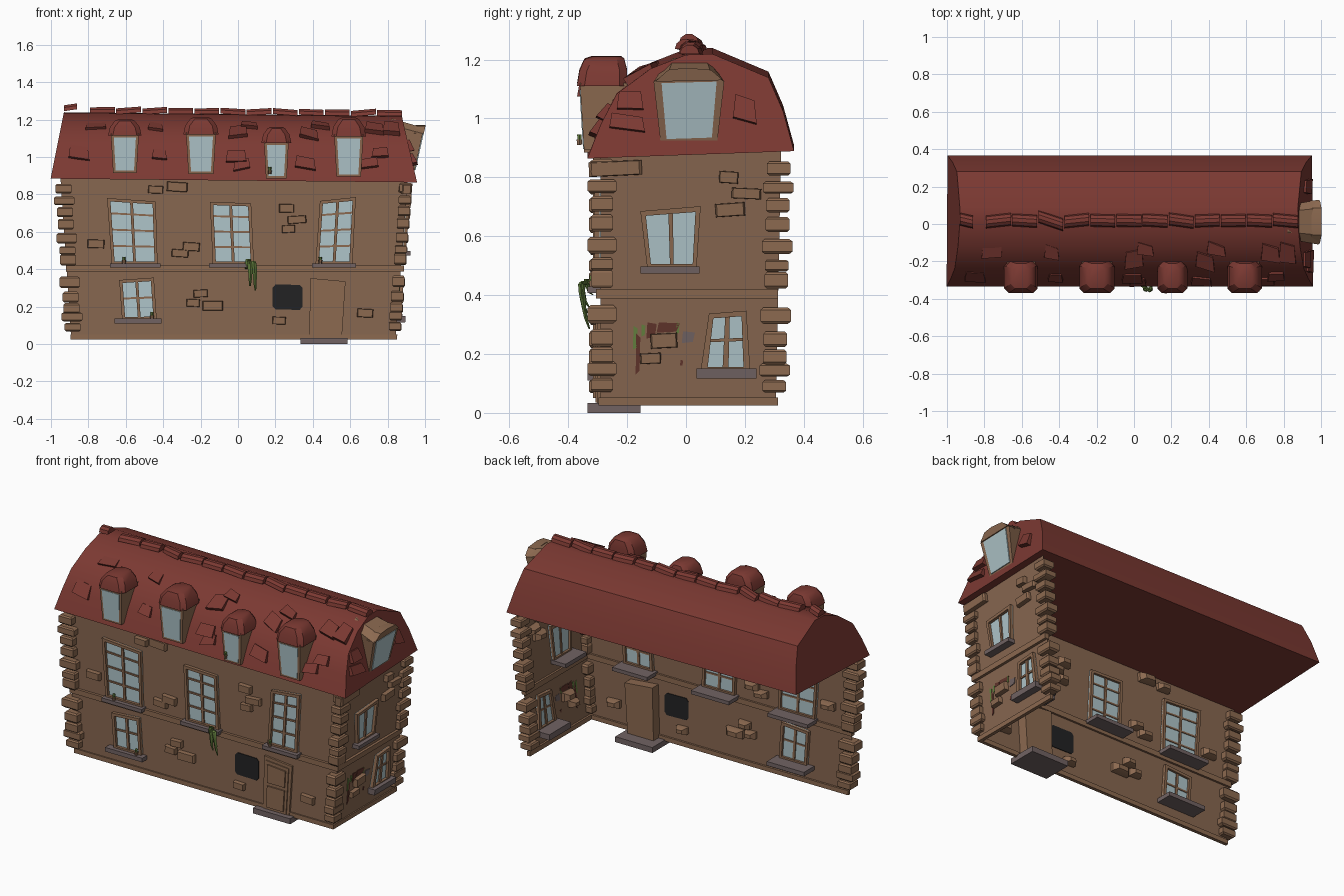
import bpy, bmesh, math, random
from mathutils import Vector

if "Cube" in bpy.data.objects:
    bpy.data.objects.remove(bpy.data.objects["Cube"])
random.seed(4)

def mat(name, r, g, b):
    m = bpy.data.materials.new(name)
    m.diffuse_color = (r, g, b, 1)
    m.use_nodes = True
    m.node_tree.nodes["Principled BSDF"].inputs["Base Color"].default_value = m.diffuse_color
    return m

WALL = mat("wall brown", .245, .135, .080)
TRIM = mat("trim brown", .262, .142, .080)
ROOF = mat("roof red", .200, .041, .032)
GLASS = mat("pale glass", .43, .56, .59)
SILL = mat("sill grey", .165, .124, .124)
GREEN = mat("leaf green", .13, .22, .05)
BLACK = mat("black", .016, .016, .017)
RUST = mat("patch red", .12, .035, .025)

def make(name, verts, faces, m):
    bm = bmesh.new()
    vs = [bm.verts.new(v) for v in verts]
    for f in faces:
        bm.faces.new([vs[i] for i in f])
    bmesh.ops.recalc_face_normals(bm, faces=bm.faces[:])
    me = bpy.data.meshes.new(name)
    bm.to_mesh(me)
    bm.free()
    me.materials.append(m)
    ob = bpy.data.objects.new(name, me)
    bpy.context.collection.objects.link(ob)
    return ob

def loft(name, rings, m):
    """Closed solid skinned through equal-length rings."""
    n, k = len(rings[0]), len(rings)
    faces = [(i*n+j, i*n+(j+1) % n, (i+1)*n+(j+1) % n, (i+1)*n+j)
             for i in range(k-1) for j in range(n)]
    faces += [tuple(range(n)), tuple(range((k-1)*n, k*n))]
    return make(name, [v for r in rings for v in r], faces, m)

# Surfaces: (u along the wall, z, d outward) -> point
def wall_x(z): return .84 + .07*z/.9
def wall_left(z): return -.89 - .06*z/.9
def front(u, z, d): return Vector((u, -.29-d, z))
def right(u, z, d): return Vector((wall_x(z)+d, u, z))
def dormer_face(u, z, d): return Vector((u, -.347-.06*(z-.9)-d, z))
def hip(u, z, d): return Vector((.955-.08*(z-.88)/.35+d, u, z+.2*d))

PROFILE = [(-.335, .87), (-.29, .985), (-.235, 1.09), (-.12, 1.175), (0, 1.222),
           (.09, 1.225), (.28, 1.145), (.33, 1.03), (.367, .895)]

def slope(u, z, d):
    for (y0, z0), (y1, z1) in zip(PROFILE[:4], PROFILE[1:5]):
        if z <= z1:
            break
    n = Vector((0, -(z1-z0), y1-y0)).normalized()
    return Vector((u, y0+(y1-y0)*(z-z0)/(z1-z0), z)) + n*d

def plate(name, surf, poly, d0, d1, m):
    return loft(name, [[surf(u, z, d) for u, z in poly] for d in (d0, d1)], m)

def rect(u0, u1, z0, z1): return [(u0, z0), (u1, z0), (u1, z1), (u0, z1)]

# Walls: only the front and right are built, as flaring sheets
N = 5
zs = [.03+.87*i/N for i in range(N+1)]
v = []
for z in zs:
    v += [(wall_left(z), -.29, z), (wall_x(z), -.29, z), (wall_x(z), .305+.02*z, z)]
make("walls", v, [(3*i+j, 3*i+j+1, 3*i+j+4, 3*i+j+3) for i in range(N) for j in (0, 1)], WALL)

# Base course and floor band
for nm, z0, z1, o in (("base_course", .025, .052, .008), ("floor_band", .388, .42, .016)):
    plate(nm+"_front", front, rect(wall_left(z0)-.004, wall_x(z0)+o, z0, z1), -.012, o, TRIM)
    plate(nm+"_right", right, rect(-.29-o, .312, z0, z1), -.012, o, TRIM)

# Windows: glass, frame and glazing bars from skewed corner points
def window(name, surf, tl, tr, br, bl, cols, rows, w=.017):
    def P(s, t):
        a = (bl[0]+(br[0]-bl[0])*s, bl[1]+(br[1]-bl[1])*s)
        b = (tl[0]+(tr[0]-tl[0])*s, tl[1]+(tr[1]-tl[1])*s)
        return (a[0]+(b[0]-a[0])*t, a[1]+(b[1]-a[1])*t)
    def strip(nm, s0, s1, t0, t1, d0, d1, m):
        plate(name+nm, surf, [P(s0, t0), P(s1, t0), P(s1, t1), P(s0, t1)], d0, d1, m)
    ws, wt = w/abs(tr[0]-tl[0]), w/abs(tl[1]-bl[1])
    strip("_glass", 0, 1, 0, 1, -.006, .003, GLASS)
    strip("_jamb", 0, ws, 0, 1, -.02, .02, TRIM)
    strip("_jamb", 1-ws, 1, 0, 1, -.02, .02, TRIM)
    strip("_head", ws, 1-ws, 1-wt, 1, -.02, .02, TRIM)
    strip("_foot", ws, 1-ws, 0, wt*.6, -.02, .02, TRIM)
    for i in range(1, cols):
        strip("_mullion", i/cols-ws*.45, i/cols+ws*.45, 0, 1, -.012, .012, TRIM)
    for j in range(1, rows):
        t = j/rows + .02
        strip("_bar", ws, 1-ws, t-wt*.3, t+wt*.3, -.01, .01, TRIM)

window("upper_window_left", front, (-.70, .78), (-.44, .762), (-.43, .43), (-.675, .43), 2, 4)
window("upper_window_middle", front, (-.15, .76), (.07, .752), (.085, .43), (-.135, .43), 2, 4)
window("upper_window_right", front, (.438, .765), (.63, .785), (.612, .43), (.415, .43), 2, 4)
window("lower_window", front, (-.635, .342), (-.45, .355), (-.435, .135), (-.62, .135), 2, 2)
window("side_upper_window", right, (-.155, .685), (.05, .702), (.036, .495), (-.132, .495), 2, 1)
window("side_lower_window", right, (.078, .337), (.205, .347), (.218, .145), (.05, .145), 2, 2)
for surf, u0, u1, z0, z1 in ((front, -.685, -.415, .408, .43), (front, -.155, .1, .408, .43),
                             (front, .395, .63, .408, .43), (front, -.66, -.41, .11, .135),
                             (right, -.155, .045, .474, .497), (right, .035, .24, .116, .15)):
    plate("window_sill", surf, rect(u0, u1, z0, z1), -.1, .045, SILL)

# Door with two raised panels, step and black notice panel
plate("door_frame", front, [(.38, .03), (.555, .03), (.575, .335), (.388, .352)], -.06, .012, TRIM)
plate("door_leaf", front, [(.395, .035), (.538, .035), (.555, .318), (.403, .33)], 0, .018, TRIM)
plate("door_panel_low", front, [(.412, .05), (.523, .05), (.531, .18), (.415, .18)], 0, .026, TRIM)
plate("door_panel_high", front, [(.416, .2), (.532, .2), (.538, .3), (.418, .31)], 0, .026, TRIM)
plate("door_step", front, rect(.335, .585, 0, .033), -.135, .045, SILL)
c = [(.185, .2), (.2, .185), (.33, .182), (.345, .2), (.345, .3), (.33, .316), (.2, .318), (.185, .3)]
plate("black_panel", front, c, -.004, .004, BLACK)

# Loose stones: chunky blocks passing through the wall
def stone(surf, u, z, w, h):
    a = random.uniform(-.08, .08)
    def ring(s, d):
        return [surf(u+s*(x*math.cos(a)-y*math.sin(a)), z+s*(x*math.sin(a)+y*math.cos(a)), d)
                for x, y in rect(-w/2, w/2, -h/2, h/2)]
    loft("stone", [ring(.55, -.045), ring(1, -.02), ring(1, .018), ring(.9, .026)], TRIM)

for s in ((-.44, .825, .08, .04), (-.325, .84, .11, .05), (-.76, .535, .09, .045),
          (-.25, .52, .09, .045), (-.31, .485, .09, .04), (.26, .725, .08, .045),
          (.315, .665, .1, .04), (.27, .615, .07, .04), (-.2, .27, .075, .04),
          (-.24, .22, .07, .04), (-.135, .205, .11, .05), (.22, .125, .07, .04),
          (.68, .165, .085, .045)):
    stone(front, *s)
for s in ((.145, .8, .065, .04), (.205, .745, .1, .036), (.15, .69, .1, .045),
          (-.075, .245, .09, .05), (-.12, .185, .07, .036), (-.24, .83, .18, .05)):
    stone(right, *s)

# Corner quoins on the three wall edges
def quoin(cx, cy, z, w, dpt, h):
    def ring(s, zz): return [Vector((cx+x*s, cy+y*s, zz)) for x, y in rect(-w/2, w/2, -dpt/2, dpt/2)]
    loft("quoin", [ring(.8, z-h/2), ring(1, z-h*.35), ring(1, z+h*.35), ring(.8, z+h/2)], TRIM)

for i, z in enumerate((.09, .145, .19, .25, .33, .45, .5, .565, .64, .705, .765, .83)):
    big = 1.3 if i % 3 == 1 else 1
    h = random.uniform(.042, .065)
    quoin(wall_left(z)+.012, -.292, z, .085*big, .075, h)
    quoin(wall_x(z)-.008, -.285, z+.005, .065, .075*big, h)
    quoin(wall_x(z)-.008, .298+.02*z, z, .07, .08*big, h*.9)

# Mansard roof: profile lofted between two leaning hips, closed below
def roof_end(x0, lean, dz):
    return [Vector((x0+lean*(z-.88)/.35, y, z+dz)) for y, z in PROFILE]
loft("roof", [roof_end(-1, .07, .014), roof_end(.955, -.08, -.006)], ROOF)

# Ridge caps
for i in range(13):
    x0 = -.93 + i*.1395
    yaw, tilt = random.uniform(-.01, .01), random.uniform(-.006, .006)
    if i == 3:
        yaw = -.022
    zc = 1.236 - .0014*i + (.014 if i == 0 else 0)
    ln = .07 if i == 0 else .132
    def ring(x, s):
        return [Vector((x, .018+s*yaw+.034*math.cos(a*math.pi/5), zc+s*tilt+.033*math.sin(a*math.pi/5)))
                for a in range(6)]
    loft("ridge_cap", [ring(x0, -1), ring(x0+ln, 1)], ROOF)

# Lifted roof tiles
def tile(surf, u, z, w, h):
    k = random.uniform(-.012, .012)
    q = [(u-w/2, z-h/2-k), (u+w/2, z-h/2+k), (u+w/2-.008, z+h/2+k), (u-w/2+.008, z+h/2-k)]
    loft("roof_tile", [[surf(a, b, -.008) for a, b in q],
                       [surf(a, b, d) for (a, b), d in zip(q, (.024, .024, .01, .01))]], ROOF)

for u, z, w, h in ((-.85, 1.02, .11, .07), (-.76, 1.165, .11, .05), (-.44, 1.155, .08, .04),
                   (-.42, 1.01, .08, .05), (.0, 1.13, .1, .06), (.06, 1.165, .09, .03),
                   (-.01, 1.0, .11, .06), (.02, .955, .09, .05), (.36, .965, .11, .06),
                   (.38, 1.12, .1, .05), (.44, 1.165, .1, .03), (.7, .965, .1, .05),
                   (.76, 1.02, .09, .05), (.73, 1.15, .1, .05), (.82, 1.15, .09, .06)):
    tile(slope, u, z, w, h)
for t in ((-.2, .985, .12, .05), (-.19, 1.06, .09, .06), (.2, 1.03, .08, .08)):
    tile(hip, *t)

# Front dormers: tapered box, glass plate and domed cap
def cap_ring(cx, hw, y0, y1, z):
    k = .025
    return [Vector((cx+x, y, z)) for x, y in ((-hw+k, y0), (hw-k, y0), (hw, y0+k), (hw, y1-k),
            (hw-k, y1), (-hw+k, y1), (-hw, y1-k), (-hw, y0+k))]
for cx, hw, z0, z1, top in ((-.605, .075, .915, 1.125, 1.2), (-.198, .08, .91, 1.13, 1.212),
                            (.205, .066, .885, 1.085, 1.16), (.592, .078, .895, 1.12, 1.21)):
    b = hw*.84
    plate("dormer_body", dormer_face, [(cx-b, z0), (cx+b, z0), (cx+hw, z1), (cx-hw, z1)], -.16, 0, TRIM)
    plate("dormer_glass", dormer_face, [(cx-b+.014, z0+.012), (cx+b-.014, z0+.012),
          (cx+hw-.016, z1-.022), (cx-hw+.016, z1-.022)], -.001, .003, GLASS)
    h = top-z1
    loft("dormer_cap", [cap_ring(cx, hw+.014, -.37, -.2, z1-.01), cap_ring(cx, hw+.005, -.362, -.2, z1+h*.45),
                        cap_ring(cx, hw*.72, -.345, -.21, z1+h*.9), cap_ring(cx, hw*.5, -.32, -.22, top)], ROOF)

# Large side dormer, face leaning outward
def lean(u, z, d): return Vector((.94+.055*(z-.9)/.25+d, u, z))
shape = [(-.085, .905), (.105, .91), (.13, 1.125), (.085, 1.155), (-.06, 1.155), (-.11, 1.125)]
loft("side_dormer", [[lean(u, z, -.002) for u, z in shape],
                     [Vector((.82, .01+(u-.01)*.75, z+.05*(z-.9)/.25)) for u, z in shape]], TRIM)
plate("side_dormer_glass", lean, [(-.066, .93), (.088, .935), (.104, 1.125), (-.083, 1.12)], -.004, .003, GLASS)
plate("side_dormer_brow", lean, [(-.105, 1.125), (.125, 1.13), (.085, 1.165), (.0, 1.172), (-.06, 1.165)], -.05, .004, TRIM)

# Hanging plant: tapering strands over the middle sill
for sx, sy, z1, out in ((.055, -.34, .36, .01), (.07, -.342, .31, -.006), (.085, -.338, .285, .008),
                        (.062, -.325, .40, -.02), (.078, -.345, .34, .016)):
    rings = []
    for i in range(6):
        t = i/5
        r = .004 + .008*math.sin(math.pi*min(1, t*.9+.1))
        z = .435 + .03*math.sin(min(t*4, math.pi)) - (.435-z1)*t**1.3
        p = Vector((sx+out*t, sy-.018*math.sin(math.pi*t)+.01*t, z))
        rings.append([p+Vector((r, 0, 0)), p+Vector((0, r*.7, 0)), p-Vector((r, 0, 0)), p-Vector((0, r*.7, 0))])
    loft("plant_strand", rings, GREEN)

# Small pots with sprouts on the sills
for x, y, z in ((-.61, -.32, .43), (-.46, -.32, .135), (.44, -.32, .43), (.17, -.362, .91)):
    for nm, r, z0, z1, m in (("pot", .011, z, z+.018, TRIM), ("sprout", .009, z+.018, z+.036, GREEN)):
        loft(nm, [[Vector((x+q*math.cos(a*math.pi/3), y+q*math.sin(a*math.pi/3), zz)) for a in range(6)]
                  for q, zz in ((r*.8, z0), (r, z1))], m)

# Weathered patches on the right wall
for u, z, w, h, m in ((-.163, .2, .016, .14, RUST), (-.117, .28, .035, .055, RUST), (-.06, .29, .08, .035, RUST),
                      (-.172, .255, .016, .08, GREEN), (-.028, .288, .012, .04, GREEN),
                      (-.145, .28, .014, .04, GREEN), (.008, .257, .045, .04, SILL), (-.015, .17, .01, .02, RUST)):
    plate("wall_patch", right, [(u-w/2, z-h/2), (u+w/3, z-h*.4), (u+w/2, z+h*.4), (u-w*.4, z+h/2)], -.002, .004, m)

# Smooth the curved surfaces, keep edges sharp
for ob in bpy.data.objects:
    ob.select_set(True)
bpy.context.view_layer.objects.active = bpy.data.objects["roof"]
bpy.ops.object.shade_smooth_by_angle(angle=math.radians(32))
